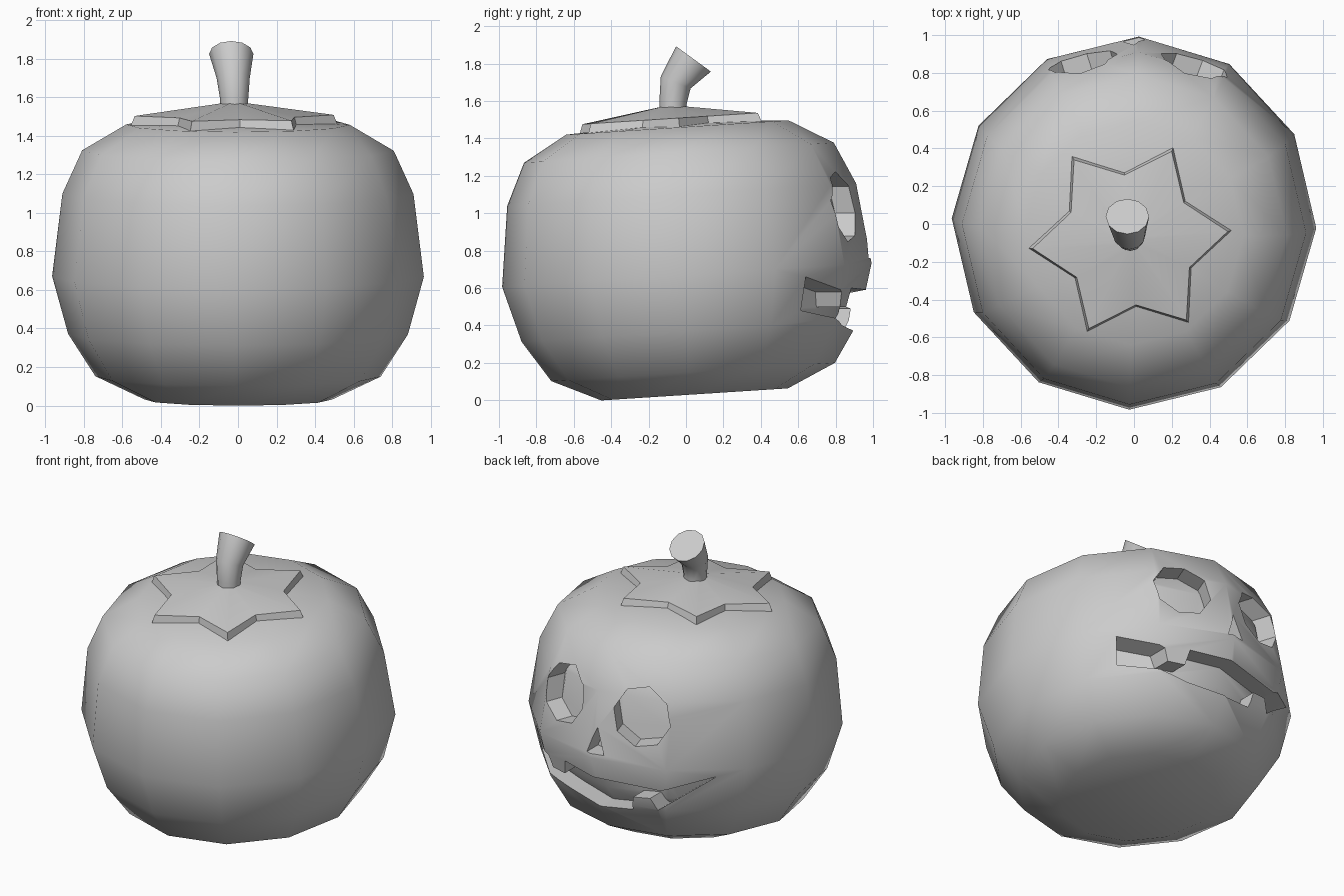
import bpy, bmesh, math
from mathutils import Matrix, Vector

if "Cube" in bpy.data.objects:
    bpy.data.objects.remove(bpy.data.objects["Cube"])

# the whole pumpkin leans slightly toward the front
TILT = Matrix.Translation((0, 0, 0.74)) @ Matrix.Rotation(math.radians(3.7), 4, 'X') @ Matrix.Translation((0, 0, -0.74))


def loft(name, rings, matrix=Matrix()):
    """Closed mesh through a list of equal-length point rings."""
    bm = bmesh.new()
    loops = [[bm.verts.new(matrix @ Vector(p)) for p in ring] for ring in rings]
    for a, b in zip(loops, loops[1:]):
        for i in range(len(a)):
            j = (i + 1) % len(a)
            bm.faces.new((a[i], a[j], b[j], b[i]))
    bm.faces.new(loops[0][::-1])
    bm.faces.new(loops[-1])
    bmesh.ops.recalc_face_normals(bm, faces=bm.faces)
    mesh = bpy.data.meshes.new(name)
    bm.to_mesh(mesh)
    bm.free()
    ob = bpy.data.objects.new(name, mesh)
    bpy.context.collection.objects.link(ob)
    return ob


def activate(ob):
    bpy.ops.object.select_all(action='DESELECT')
    ob.select_set(True)
    bpy.context.view_layer.objects.active = ob


def subtract(ob, cutter):
    activate(ob)
    mod = ob.modifiers.new("cut", 'BOOLEAN')
    mod.operation, mod.solver, mod.object = 'DIFFERENCE', 'EXACT', cutter
    bpy.ops.object.modifier_apply(modifier=mod.name)


def smooth(ob, angle):
    activate(ob)
    bpy.ops.object.shade_smooth_by_angle(angle=math.radians(angle))


# twelve-sided body, plus a smaller core that sets the carving depth
PROFILE = [(0.50, 0.03), (0.76, 0.15), (0.905, 0.37), (0.99, 0.67),
           (0.935, 1.10), (0.83, 1.325), (0.595, 1.46), (0.2, 1.48)]


def pumpkin(name, s=1.0):
    rings = []
    for r, z in PROFILE:
        angs = [math.radians(30 * i - 1.5) for i in range(12)]
        rings.append([(0.975 * s * r * math.cos(a), s * r * math.sin(a), 0.74 + s * (z - 0.74)) for a in angs])
    return loft(name, rings, TILT)


body = pumpkin("pumpkin_body")
core = pumpkin("carving_core", 0.88)


# face cutters: outlines in x, z pushed through the +y side
def cutter(name, outline, matrix=Matrix()):
    return loft(name, [[(x, y, z) for x, z in outline] for y in (0.3, 1.3)], matrix)


def eye(name, x):
    pts = [(0.19 * math.cos(math.radians(45 * i + 10)),
            1.035 + 0.19 * math.sin(math.radians(45 * i + 10))) for i in range(8)]
    return cutter(name, pts, Matrix.Rotation(-math.asin(x / 0.93), 4, 'Z'))


mouth_outline = [
    (-0.68, 0.66), (-0.37, 0.42), (-0.33, 0.50), (-0.22, 0.49), (-0.20, 0.39),
    (0.0, 0.37), (0.28, 0.40), (0.65, 0.48), (0.68, 0.66),
    (0.45, 0.58), (0.42, 0.50), (0.31, 0.50), (0.29, 0.60),
    (0.0, 0.59), (-0.40, 0.57)]
cutters = [eye("left_eye_cutter", -0.28), eye("right_eye_cutter", 0.33),
           cutter("nose_cutter", [(-0.06, 0.76), (0.06, 0.76), (0.0, 0.93)]),
           cutter("mouth_cutter", mouth_outline)]
for c in cutters:
    subtract(c, core)
    subtract(body, c)
for c in cutters + [core]:
    bpy.data.objects.remove(c)
smooth(body, 40)


# six-pointed star lid with sloped rim
def star(scale, z):
    pts = []
    for i in range(12):
        a = math.radians(5 + 30 * i)
        r = scale * (0.36 if i % 2 else 0.54)
        pts.append((-0.02 + r * math.cos(a), -0.035 + r * math.sin(a), z))
    return pts


lid = loft("star_lid", [star(1.02, 1.43), star(0.96, 1.51), star(0.1, 1.575)], TILT)
smooth(lid, 30)

# bent, flaring stem with a slanted flat end
rings = []
for x, y, z, r, lean in [(-0.02, -0.07, 1.54, 0.073, 4), (-0.02, -0.07, 1.59, 0.073, 6),
                         (-0.025, -0.055, 1.70, 0.086, 22), (-0.035, 0.04, 1.825, 0.115, 36)]:
    m = Matrix.Translation((x, y, z)) @ Matrix.Rotation(math.radians(-lean), 4, 'X')
    rings.append([m @ Vector((r * math.cos(i * math.pi / 6), r * math.sin(i * math.pi / 6), 0)) for i in range(12)])
stem = loft("stem", rings)
smooth(stem, 40)
